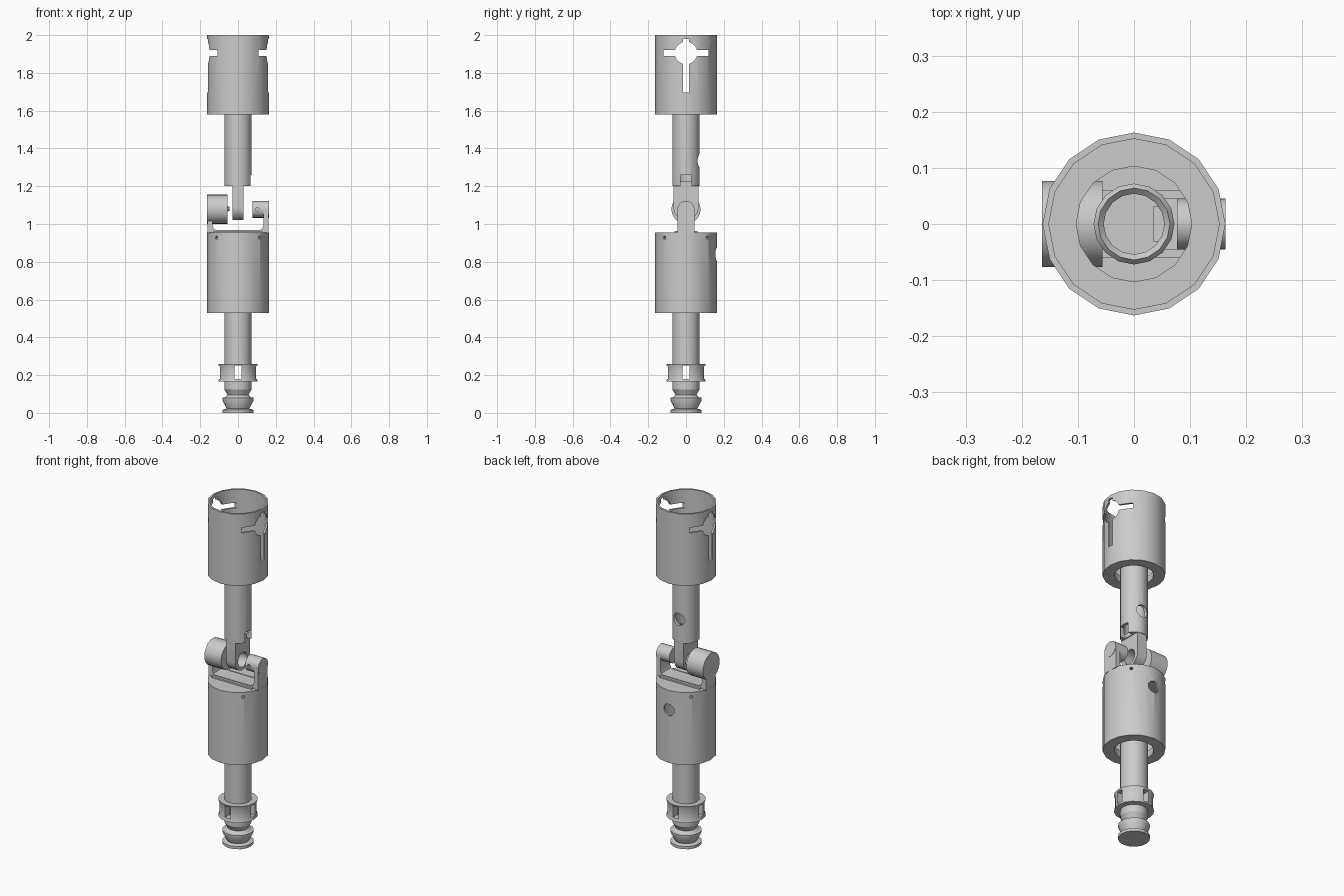
import bpy, bmesh, math
from mathutils import Matrix, Vector

if "Cube" in bpy.data.objects:
    bpy.data.objects.remove(bpy.data.objects["Cube"])

metal = bpy.data.materials.new("light_grey_metal")
metal.diffuse_color = (0.6, 0.6, 0.6, 1)
metal.use_nodes = True
metal.node_tree.nodes["Principled BSDF"].inputs["Base Color"].default_value = metal.diffuse_color


def make(name, bm):
    bmesh.ops.recalc_face_normals(bm, faces=bm.faces[:])
    me = bpy.data.meshes.new(name)
    bm.to_mesh(me)
    bm.free()
    ob = bpy.data.objects.new(name, me)
    bpy.context.collection.objects.link(ob)
    me.materials.append(metal)
    return ob


def lathe(name, profile, sides):
    """Spin a (radius, z) profile round the z axis."""
    bm = bmesh.new()
    vs = [bm.verts.new((r, 0, z)) for r, z in profile]
    edges = [bm.edges.new(p) for p in zip(vs, vs[1:])]
    if profile[0][0] > 0:
        edges.append(bm.edges.new((vs[-1], vs[0])))
    bmesh.ops.spin(bm, geom=vs + edges, cent=(0, 0, 0), axis=(0, 0, 1),
                   angle=2 * math.pi, steps=sides, use_duplicate=False)
    bmesh.ops.remove_doubles(bm, verts=bm.verts[:], dist=1e-5)
    return make(name, bm)


def prism(name, pts, axis, a, b):
    """Extrude a (u, z) outline along x or y from a to b."""
    bm = bmesh.new()
    co = lambda u, z: (a, u, z) if axis == 'x' else (u, a, z)
    face = bm.faces.new([bm.verts.new(co(*p)) for p in pts])
    out = bmesh.ops.extrude_face_region(bm, geom=[face])["geom"]
    d = (b - a, 0, 0) if axis == 'x' else (0, b - a, 0)
    bmesh.ops.translate(bm, vec=d, verts=[v for v in out if isinstance(v, bmesh.types.BMVert)])
    return make(name, bm)


def box(name, x0, x1, y0, y1, z0, z1):
    return prism(name, [(y0, z0), (y1, z0), (y1, z1), (y0, z1)], 'x', x0, x1)


def rod(name, start, end, r, sides=20):
    s, e = Vector(start), Vector(end)
    bm = bmesh.new()
    rot = (e - s).to_track_quat('Z', 'Y').to_matrix().to_4x4()
    bmesh.ops.create_cone(bm, cap_ends=True, segments=sides, radius1=r, radius2=r,
                          depth=(e - s).length, matrix=Matrix.Translation((s + e) / 2) @ rot)
    return make(name, bm)


def cut(ob, *cutters):
    for c in cutters:
        m = ob.modifiers.new("cut", 'BOOLEAN')
        m.operation, m.solver, m.object = 'DIFFERENCE', 'EXACT', c
        bpy.context.view_layer.objects.active = ob
        bpy.ops.object.modifier_apply(modifier=m.name)
        bpy.data.objects.remove(c)


# Upper socket: open cup with cross-shaped keyholes on both x sides
cup = lathe("upper_socket", [(.163, 1.58), (.163, 2), (.152, 2), (.152, 1.62),
                             (.103, 1.62), (.103, 1.58)], 16)
cut(cup, rod("c", (-.3, 0, 1.905), (.3, 0, 1.905), .06),
    box("c", -.3, .3, -.12, .12, 1.89, 1.921),
    box("c", -.3, .3, -.017, .017, 1.695, 1.98))

# Upper shaft: hollow tube with a side hole and a latch notch
shaft = lathe("upper_shaft", [(0, 1.2), (.072, 1.2), (.072, 1.65), (.064, 1.66),
                              (.054, 1.65), (.054, 1.225), (0, 1.225)], 16)
cut(shaft, rod("c", (0, .03, 1.335), (0, .2, 1.335), .036),
    box("c", .035, .1, -.03, .03, 1.18, 1.26))

# Tongue with a rounded, drilled end
arc = [(.066 * math.cos(t), 1.086 + .066 * math.sin(t))
       for t in (math.pi * (1 + i / 12) for i in range(13))]
tongue = prism("joint_tongue", arc + [(.066, 1.21), (-.066, 1.21)], 'x', -.03, .03)
cut(tongue, rod("c", (-.1, 0, 1.08), (.1, 0, 1.08), .042))

# Lower housing: closed top, open bottom, one large and four tiny side holes
housing = lathe("lower_housing", [(0, .955), (.163, .955), (.163, .53), (.103, .53), (.103, .57),
                                  (.152, .57), (.152, .92), (0, .92)], 16)
cut(housing, rod("c", (0, .1, .84), (0, .3, .84), .034))
for sx in (-1, 1):
    for sy in (-1, 1):
        cut(housing, rod("c", (sx * .09, sy * .09, .928), (sx * .2, sy * .2, .928), .009, 8))

# Yoke: saddle strip, U-shaped arms, and two bosses of different size
box("yoke_saddle", -.13, .13, -.06, .06, .95, .964)
half = [(.115, .968), (.128, .975), (.134, .988), (.134, 1.08), (.161, 1.08), (.161, .95)]
prism("yoke_arms", half + [(-x, z) for x, z in reversed(half)], 'y', -.045, .045)
rod("large_boss", (-.164, 0, 1.078), (-.056, 0, 1.078), .077, 24)
rod("large_boss_pin", (-.06, 0, 1.08), (-.045, 0, 1.08), .012, 10)
small = rod("small_boss", (.077, 0, 1.078), (.163, 0, 1.078), .045, 20)
cut(small, rod("c", (.102, -.1, 1.078), (.102, -.03, 1.078), .01, 8))

# Lower shaft with neck, flared plug and foot disc
low = lathe("lower_shaft", [(0, 0), (.083, 0), (.083, .016), (.06, .022), (.083, .068), (.083, .08),
                            (.07, .082), (.056, .095), (.07, .122), (.072, .125), (.072, .64),
                            (.056, .64), (.056, .14), (0, .14)], 16)
# Collar with four windows that pass through the shaft too
collar = lathe("slotted_collar", [(.105, .165), (.1, .18), (.1, .245), (.105, .26),
                                  (.07, .26), (.07, .165)], 16)
for part in (low, collar):
    cut(part, box("c", -.2, .2, -.018, .018, .18, .25),
        box("c", -.018, .018, -.2, .2, .18, .25))

# Smooth the round walls, keep hard edges
for ob in bpy.data.objects:
    ob.select_set(True)
    bpy.context.view_layer.objects.active = ob
bpy.ops.object.shade_smooth_by_angle(angle=math.radians(32))
